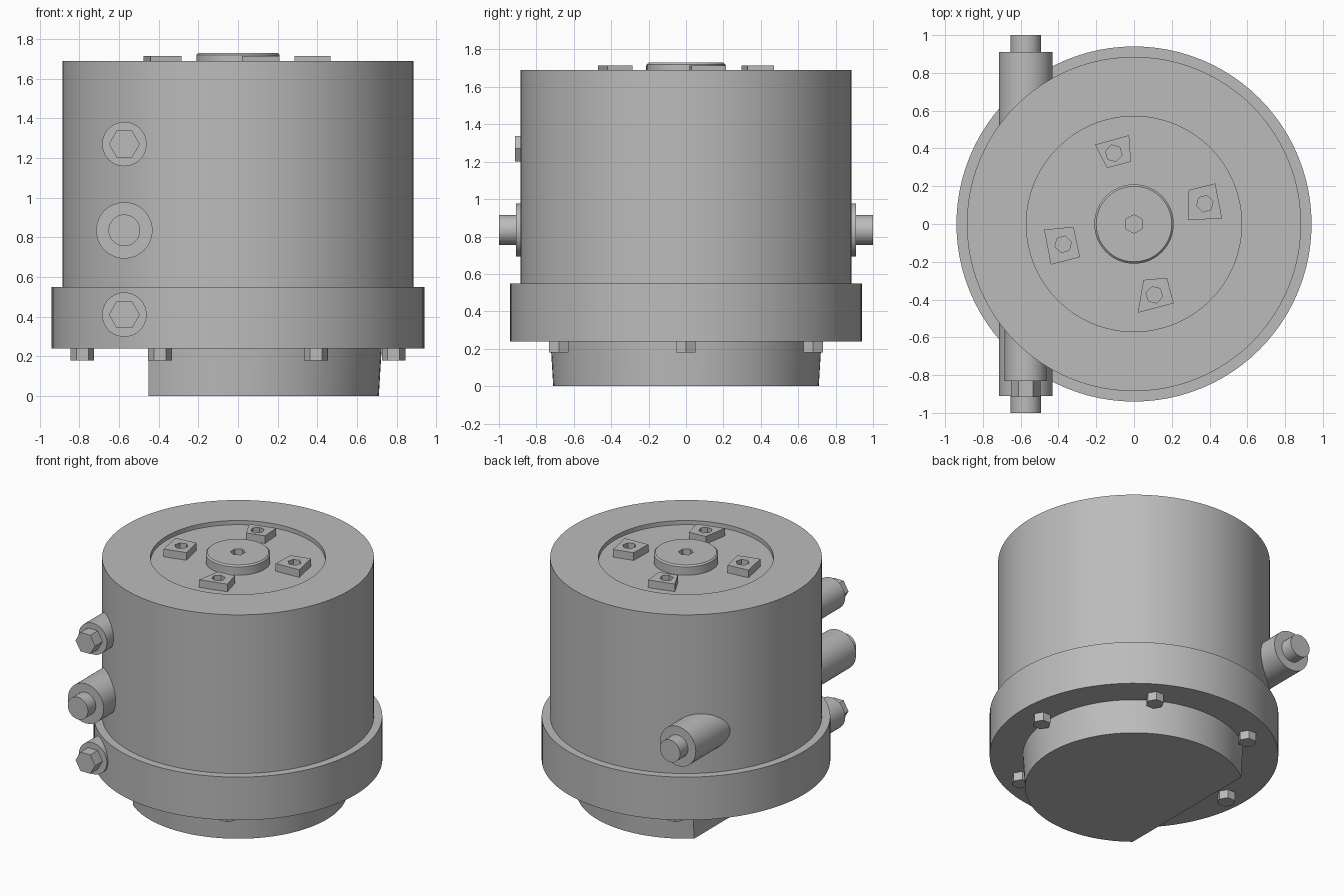
import bpy, bmesh
from math import sin, cos, pi, acos, radians
from mathutils import Matrix

cube = bpy.data.objects.get("Cube")
if cube:
    bpy.data.objects.remove(cube)

metal = bpy.data.materials.new("plain grey")
metal.use_nodes = True
GREY = (0.5, 0.5, 0.5, 1)
metal.diffuse_color = GREY
metal.node_tree.nodes["Principled BSDF"].inputs["Base Color"].default_value = GREY


def circle(r, n=96, cx=0, cy=0, turn=0):
    return [(cx + r * cos(turn + 2 * pi * i / n), cy + r * sin(turn + 2 * pi * i / n))
            for i in range(n)]


def cut_circle(r, flat_x, n=72):
    """Circle with one side cut off straight at flat_x."""
    a = acos(flat_x / r)
    return [(r * cos(-a + 2 * a * i / n), r * sin(-a + 2 * a * i / n)) for i in range(n + 1)]


def loft(name, rings, hole=None, depth=0.0, matrix=None):
    """Skin a stack of (outline, height) rings; optionally sink a socket in the top."""
    bm = bmesh.new()

    def add_ring(outline, z):
        return [bm.verts.new((x, y, z)) for x, y in outline]

    def skin(lower, upper):
        n = len(lower)
        for i in range(n):
            j = (i + 1) % n
            bm.faces.new((lower[i], lower[j], upper[j], upper[i]))

    loops = [add_ring(*r) for r in rings]
    bm.faces.new(loops[0])
    for lower, upper in zip(loops, loops[1:]):
        skin(lower, upper)
    if hole:
        top = rings[-1][1]
        rim, floor = add_ring(hole, top), add_ring(hole, top - depth)
        skin(rim, floor)
        bm.faces.new(floor)
        edges = [bm.edges.get((lp[i - 1], lp[i])) for lp in (loops[-1], rim) for i in range(len(lp))]
        bmesh.ops.triangle_fill(bm, edges=edges, use_beauty=True)
    else:
        bm.faces.new(loops[-1])
    bmesh.ops.recalc_face_normals(bm, faces=bm.faces)
    if matrix:
        bm.transform(matrix)
    mesh = bpy.data.meshes.new(name)
    bm.to_mesh(mesh)
    bm.free()
    mesh.materials.append(metal)
    obj = bpy.data.objects.new(name, mesh)
    bpy.context.collection.objects.link(obj)
    bpy.ops.object.select_all(action="DESELECT")
    obj.select_set(True)
    bpy.context.view_layer.objects.active = obj
    bpy.ops.object.shade_smooth_by_angle(angle=radians(25))
    return obj


# Housing: wide lower flange, drum and shallow recess in the top
FLOOR = 1.66
profile = [(0.94, 0.24), (0.94, 0.55), (0.885, 0.55), (0.885, 1.69), (0.57, 1.69), (0.57, FLOOR)]
loft("housing", [(circle(r), z) for r, z in profile])

# Foot: slightly tapered, with a flat on the right side
loft("foot", [(cut_circle(0.71, -0.45), 0), (cut_circle(0.725, -0.45), 0.25)])

# Hub with a hexagonal socket
loft("hub", [(circle(0.21, 64), FLOOR - 0.01), (circle(0.21, 64), 1.72), (circle(0.2, 64), 1.73)],
     hole=circle(0.05, 6, turn=pi / 6), depth=0.06)

# Four irregular lugs around the hub, each with a socket
lugs = [
    [(0.29, 0.18), (0.43, 0.215), (0.466, 0.03), (0.286, 0.02)],
    [(-0.206, 0.42), (-0.026, 0.47), (-0.016, 0.33), (-0.143, 0.296)],
    [(-0.476, -0.03), (-0.32, -0.015), (-0.286, -0.175), (-0.44, -0.215)],
    [(0.05, -0.296), (0.175, -0.285), (0.21, -0.42), (0.02, -0.47)],
]
for i, outline in enumerate(lugs):
    a = radians(16) + i * pi / 2
    loft(f"lug_{i + 1}", [(outline, FLOOR - 0.01), (outline, 1.715)],
         hole=circle(0.045, 6, 0.39 * cos(a), 0.39 * sin(a), a), depth=0.05)

# Six hexagonal bolts under the flange
for i in range(6):
    a = i * pi / 3
    head = circle(0.06, 6, 0.785 * cos(a), 0.785 * sin(a))
    loft(f"flange_bolt_{i + 1}", [(head, 0.18), (head, 0.25)])


def outward(z, side):
    """Points a part's axis along y: side -1 is front, 1 is back."""
    return Matrix.Translation((-0.573, 0, z)) @ Matrix.Rotation(-side * pi / 2, 4, "X")


# Large ports with a round stub, front and back
for side, label in ((-1, "front"), (1, "back")):
    m = outward(0.835, side)
    loft(f"{label}_port", [(circle(0.142, 48), 0.5), (circle(0.142, 48), 0.91)], matrix=m)
    loft(f"{label}_port_stub", [(circle(0.08, 32), 0.9), (circle(0.08, 32), 1.0)], matrix=m)

# Small plugs with a hexagonal head above and below the front port
for z, label in ((1.27, "upper"), (0.41, "lower")):
    m = outward(z, -1)
    loft(f"{label}_plug", [(circle(0.112, 40), 0.5), (circle(0.112, 40), 0.83)], matrix=m)
    loft(f"{label}_plug_head", [(circle(0.078, 6), 0.82), (circle(0.078, 6), 0.915)], matrix=m)
